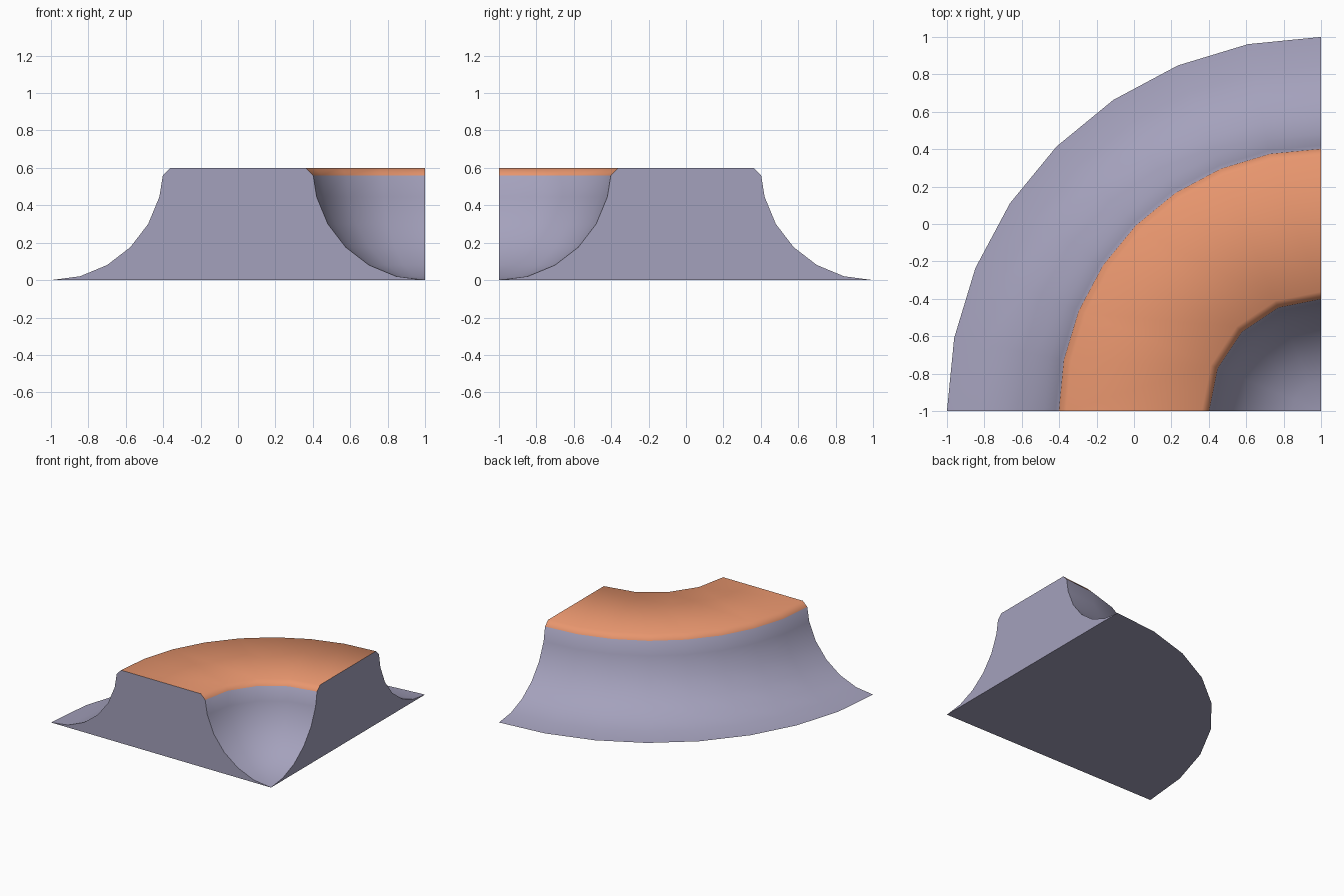
import bpy, bmesh, math

if "Cube" in bpy.data.objects:
    bpy.data.objects.remove(bpy.data.objects["Cube"])

R, TOP = 0.6, 0.6          # transition radius and deck height
LIP_Z, LIP = 0.56, 0.04    # rounded lip below the deck


def srgb(r, g, b):
    f = lambda c: c / 12.92 if c <= 0.04045 else ((c + 0.055) / 1.055) ** 2.4
    return (f(r / 255), f(g / 255), f(b / 255), 1)


def material(name, col):
    m = bpy.data.materials.new(name)
    m.diffuse_color = col
    m.use_nodes = True
    m.node_tree.nodes["Principled BSDF"].inputs["Base Color"].default_value = m.diffuse_color
    return m


# quarter-circle ramp profile (radius, height) from ground up to the lip and deck
ramp = [(R * math.sin(math.radians(a)), R - R * math.cos(math.radians(a)))
        for a in range(0, 90, 15)]
ramp += [(0.598, LIP_Z), (0.598 + LIP, TOP)]

bm = bmesh.new()


def sweep(profile, segs):
    """Revolve a profile a quarter turn around the corner (1, -1)."""
    rings = []
    for r, z in profile:
        ring = []
        for i in range(segs + 1):
            a = math.pi / 2 * i / segs
            ring.append(bm.verts.new((1 - r * math.cos(a), -1 + r * math.sin(a), z)))
        rings.append(ring)
    return rings


# inner bowl with its tip as a single vertex, and outer ramp
tip = bm.verts.new((1, -1, 0))
inner = [[tip] * 5] + sweep(ramp[1:], 4)
outer = sweep([(2 - r, z) for r, z in ramp], 8)
for rings in (inner, outer):
    for lo, hi in zip(rings, rings[1:]):
        for i in range(len(lo) - 1):
            quad = [lo[i], lo[i + 1], hi[i + 1], hi[i]]
            bm.faces.new(list(dict.fromkeys(quad)))

# deck joining the four inner sides to the eight outer sides
a, b = inner[-1], outer[-1]
for i in range(4):
    bm.faces.new([a[i], a[i + 1], b[2 * i + 2], b[2 * i + 1], b[2 * i]])

# underside and the two flat ends
bm.faces.new(outer[0] + [tip])
for k in (0, -1):
    bm.faces.new([r[k] for r in inner] + [r[k] for r in reversed(outer)])
bmesh.ops.recalc_face_normals(bm, faces=bm.faces[:])

# deck and rounded lip are orange, everything else is grey
for f in bm.faces:
    f.material_index = int(min(v.co.z for v in f.verts) > LIP_Z - 0.01)

mesh = bpy.data.meshes.new("curved_ramp")
bm.to_mesh(mesh)
bm.free()
mesh.materials.append(material("purple grey", srgb(164, 161, 188)))
mesh.materials.append(material("orange", srgb(232, 150, 110)))
ob = bpy.data.objects.new("curved_ramp", mesh)
bpy.context.collection.objects.link(ob)
bpy.context.view_layer.objects.active = ob
ob.select_set(True)
bpy.ops.object.shade_smooth_by_angle(angle=math.radians(55))
